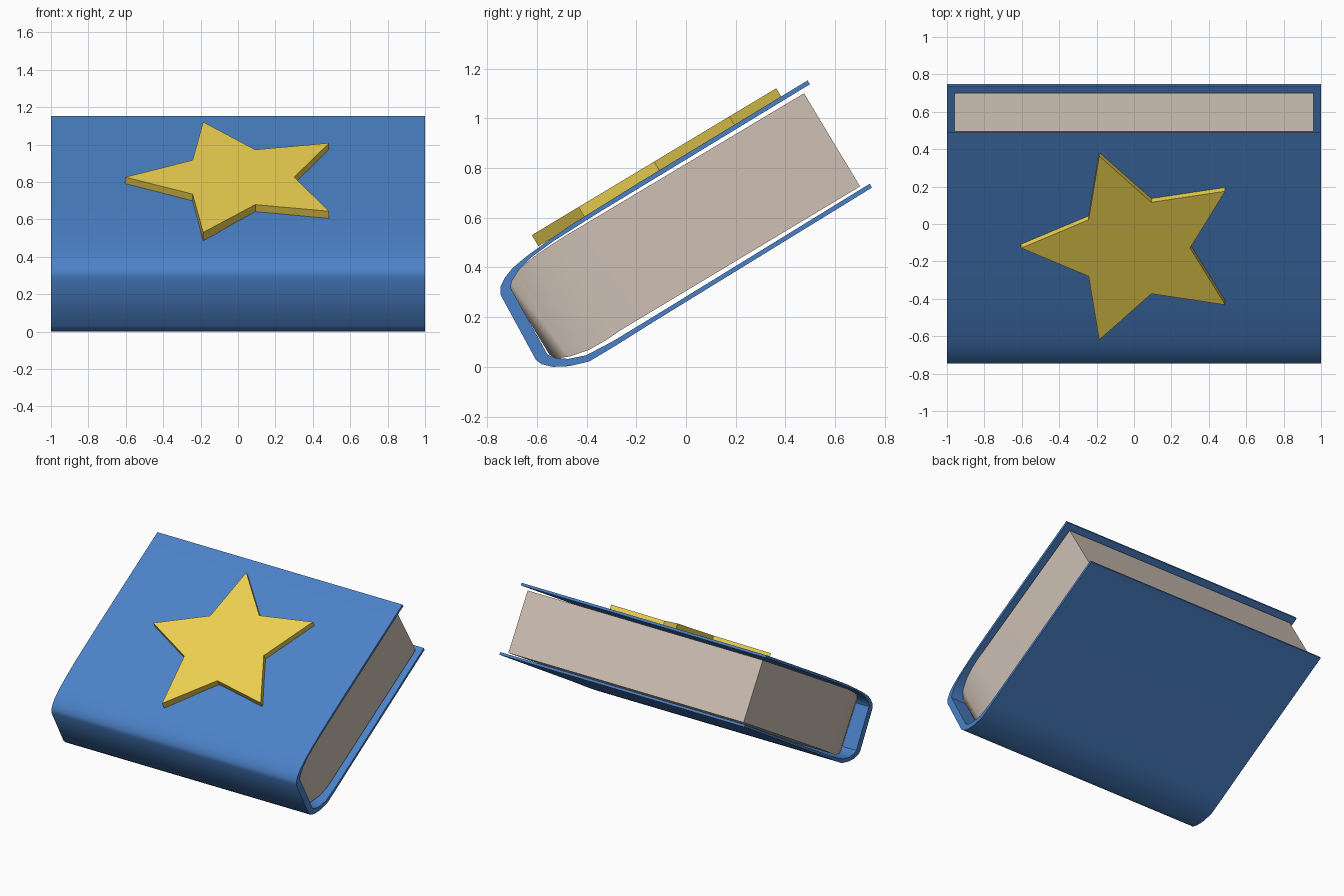
import bpy, bmesh, math
from mathutils import Matrix

if "Cube" in bpy.data.objects:
    bpy.data.objects.remove(bpy.data.objects["Cube"])

TILT = Matrix.Rotation(math.radians(31), 4, 'X')


def material(name, rgb):
    m = bpy.data.materials.new(name)
    m.diffuse_color = (*rgb, 1)
    m.use_nodes = True
    m.node_tree.nodes["Principled BSDF"].inputs["Base Color"].default_value = m.diffuse_color
    return m


def finish(name, bm, mat, angle=35):
    bmesh.ops.recalc_face_normals(bm, faces=bm.faces)
    bm.transform(TILT)
    me = bpy.data.meshes.new(name)
    bm.to_mesh(me)
    bm.free()
    ob = bpy.data.objects.new(name, me)
    bpy.context.collection.objects.link(ob)
    me.materials.append(mat)
    bpy.ops.object.select_all(action='DESELECT')
    ob.select_set(True)
    bpy.context.view_layer.objects.active = ob
    bpy.ops.object.shade_smooth_by_angle(angle=math.radians(angle))


def bridge(bm, a, b):
    for i in range(len(a)):
        j = (i + 1) % len(a)
        bm.faces.new((a[i], a[j], b[j], b[i]))


blue = material("cover_blue", (0.07, 0.22, 0.57))
paper = material("paper", (0.62, 0.53, 0.46))
gold = material("gold", (0.85, 0.64, 0.08))

# Wraparound cover: profile in the untilted side plane, extruded in x
outer = [(1.013, .736), (.2, .733), (-.1, .728), (-.227, .72), (-.32, .712),
         (-.394, .70), (-.44, .683), (-.475, .66), (-.49, .635),
         (-.503, .335), (-.492, .308), (-.459, .276), (-.40, .244),
         (-.322, .219), (-.2, .219), (0, .223), (1.013, .233)]
inner = [(1.013, .251), (0, .241), (-.2, .24), (-.32, .247), (-.39, .272),
         (-.435, .305), (-.452, .33), (-.441, .635), (-.425, .655),
         (-.37, .683), (-.3, .699), (-.2, .708), (0, .713), (1.013, .718)]
bm = bmesh.new()
left, right = [[bm.verts.new((x, u, v)) for u, v in outer + inner] for x in (-1, 1)]
bridge(bm, left, right)
bm.faces.new(left)
bm.faces.new(right)
finish("cover", bm, blue)

# Page block: rectangular sections that shrink towards the spine
sections = [(.974, .262, .699, .96), (-.15, .262, .702, .96),
            (-.22, .258, .70, .957), (-.30, .260, .695, .945),
            (-.38, .277, .682, .925), (-.43, .298, .662, .90),
            (-.446, .325, .64, .875)]
bm = bmesh.new()
rings = [[bm.verts.new((sx * w, u, v)) for sx, v in ((-1, lo), (1, lo), (1, hi), (-1, hi))]
         for u, lo, hi, w in sections]
for a, b in zip(rings, rings[1:]):
    bridge(bm, a, b)
bm.faces.new(rings[0])
bm.faces.new(rings[-1])
finish("pages", bm, paper, 50)

# Raised five-pointed star on the front cover
bm = bmesh.new()
low, high = [], []
for i in range(10):
    r = 0.30 if i % 2 else 0.603
    a = math.pi + i * math.pi / 5
    x, u = r * math.cos(a), 0.315 + r * math.sin(a)
    low.append(bm.verts.new((x, u, 0.722)))
    high.append(bm.verts.new((x, u, 0.774)))
bridge(bm, low, high)
bm.faces.new(low)
bm.faces.new(high)
finish("star", bm, gold, 20)
